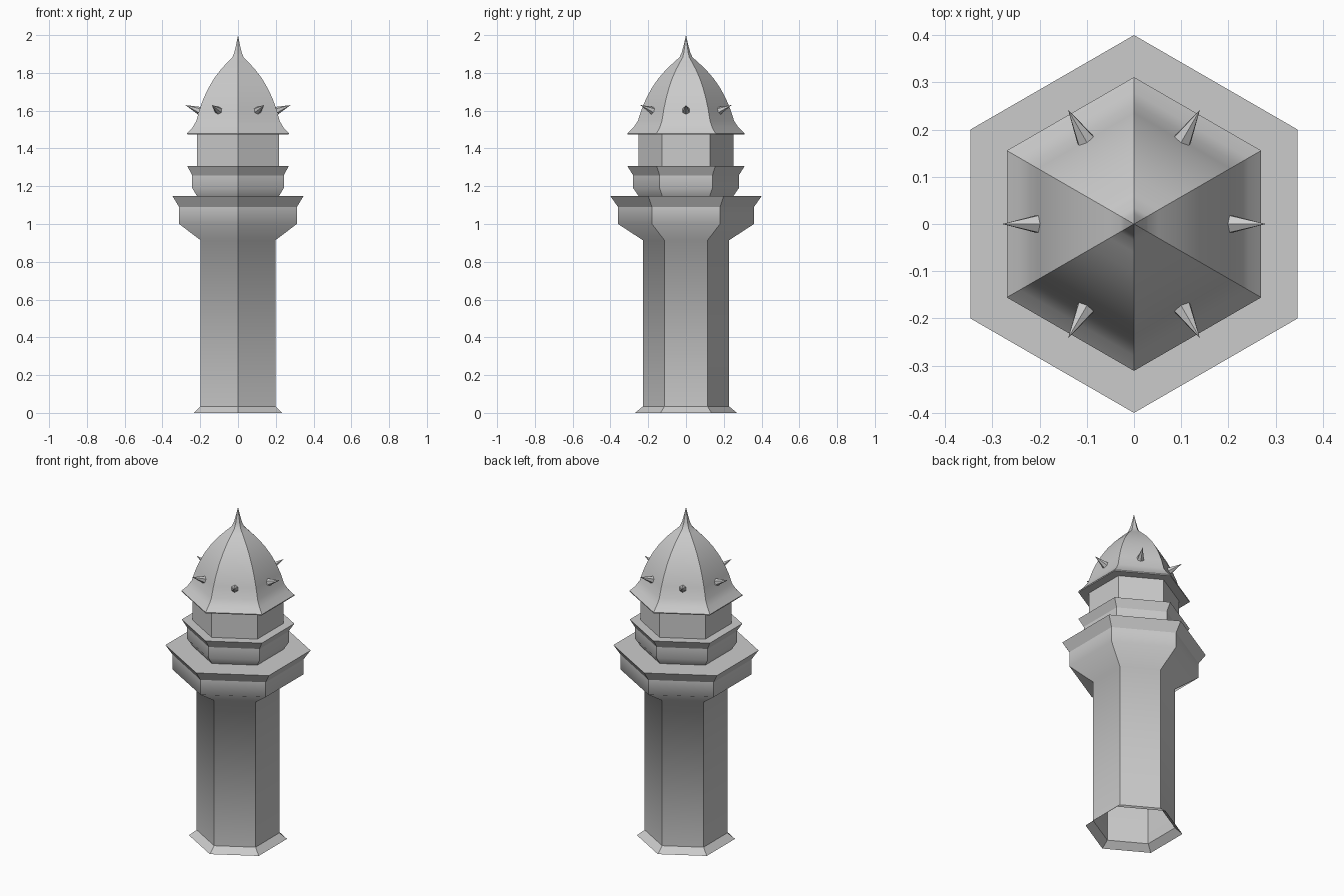
import bpy, bmesh
from math import pi, cos, sin
from mathutils import Vector, Matrix

SIDES = 6

cube = bpy.data.objects.get("Cube")
if cube:
    bpy.data.objects.remove(cube, do_unlink=True)

stone = bpy.data.materials.new("grey_stone")
stone.use_nodes = True
GREY = (0.6, 0.6, 0.6, 1)
stone.diffuse_color = GREY
stone.node_tree.nodes["Principled BSDF"].inputs["Base Color"].default_value = GREY


def add_object(name, bm):
    mesh = bpy.data.meshes.new(name)
    bm.to_mesh(mesh)
    bm.free()
    mesh.materials.append(stone)
    obj = bpy.data.objects.new(name, mesh)
    bpy.context.collection.objects.link(obj)
    return obj


def hex_tower(name, profile, smooth_rings=()):
    """Six-sided lathe of (corner radius, height); listed rings shade smoothly."""
    bm = bmesh.new()
    rings = []
    for r, z in profile:
        if r == 0:
            rings.append([bm.verts.new((0, 0, z))] * SIDES)
        else:
            angles = [pi / 6 + i * 2 * pi / SIDES for i in range(SIDES)]
            rings.append([bm.verts.new((r * cos(a), r * sin(a), z)) for a in angles])
    for low, high in zip(rings, rings[1:]):
        for i in range(SIDES):
            j = (i + 1) % SIDES
            corners = dict.fromkeys((low[i], low[j], high[j], high[i]))
            bm.faces.new(list(corners)).smooth = True
    for edge in bm.edges:
        edge.smooth = False
    for k in smooth_rings:
        for i in range(SIDES):
            bm.edges.get((rings[k][i], rings[k][(i + 1) % SIDES])).smooth = True
    return add_object(name, bm)


# Foot skirt, open underneath
hex_tower("foot_skirt", [(0.27, 0), (0.228, 0.035)])

# Shaft flaring into the gallery wall
hex_tower("shaft", [(0.228, 0.035), (0.228, 0.914), (0.36, 1.0), (0.36, 1.09)],
          smooth_rings=(1, 2))

# Gallery cornice with its walkway
hex_tower("gallery_cornice", [(0.36, 1.09), (0.4, 1.147), (0.25, 1.147)])

# Drum above the gallery
hex_tower("drum", [(0.25, 1.147), (0.28, 1.19), (0.28, 1.258)], smooth_rings=(1,))
hex_tower("drum_cornice", [(0.28, 1.258), (0.31, 1.306), (0.252, 1.306)])

# Lantern room
hex_tower("lantern_room", [(0.252, 1.306), (0.252, 1.474)])

# Roof with a curved dome and needle tip
roof = [(0.252, 1.474), (0.31, 1.474), (0.311, 1.48), (0.279, 1.51), (0.255, 1.545),
        (0.235, 1.607), (0.213, 1.66), (0.184, 1.715), (0.147, 1.77), (0.103, 1.82),
        (0.06, 1.86), (0.034, 1.883), (0.022, 1.91), (0.01, 1.955), (0, 2.0)]
hex_tower("roof", roof, smooth_rings=range(3, len(roof) - 1))

# Roof spikes, one on each face
base, tip = Vector((0.205, 0, 1.6)), Vector((0.279, 0, 1.63))
axis = tip - base
for i in range(SIDES):
    bm = bmesh.new()
    bmesh.ops.create_cone(bm, cap_ends=True, segments=6, radius1=0.021, radius2=0,
                          depth=axis.length)
    aim = axis.to_track_quat('Z', 'Y').to_matrix().to_4x4()
    place = Matrix.Translation((base + tip) / 2) @ aim
    bm.transform(Matrix.Rotation(i * 2 * pi / SIDES, 4, 'Z') @ place)
    add_object(f"roof_spike_{i + 1}", bm)
